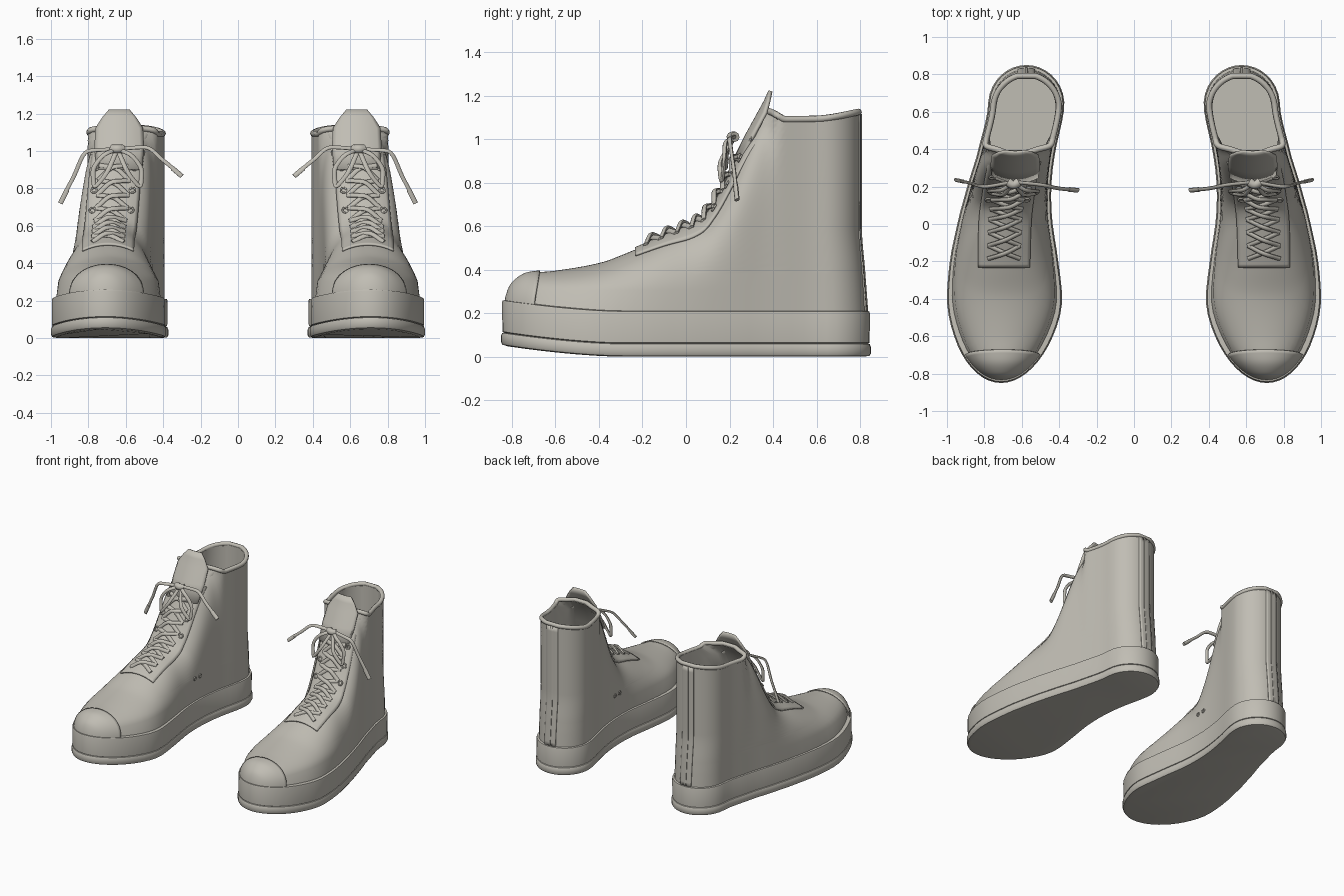
import bpy, bmesh, math
from mathutils import Vector

cube = bpy.data.objects.get("Cube")
if cube:
    bpy.data.objects.remove(cube)

mat = bpy.data.materials.new("warm_grey")
mat.use_nodes = True
GREY = (0.53, 0.51, 0.455, 1)
mat.diffuse_color = GREY
mat.node_tree.nodes["Principled BSDF"].inputs["Base Color"].default_value = GREY
N = 72


def spline(*pts):
    """Monotone smooth curve through (x, value) pairs."""
    xs, ys = zip(*pts)
    d = [(ys[i + 1] - ys[i]) / (xs[i + 1] - xs[i]) for i in range(len(xs) - 1)]
    m = [d[0]] + [2 * a * b / (a + b) if a * b > 0 else 0 for a, b in zip(d, d[1:])] + [d[-1]]

    def f(x):
        x = min(max(x, xs[0]), xs[-1])
        i = max(k for k in range(len(d)) if xs[k] <= x)
        h = xs[i + 1] - xs[i]
        t = (x - xs[i]) / h
        u = 1 - t
        return (ys[i] * (1 + 2 * t) * u * u + ys[i + 1] * t * t * (3 - 2 * t)
                + h * t * u * (m[i] * u - m[i + 1] * t))
    return f


# Shape curves along the length of one shoe
centre = spline((-.85, .71), (-.4, .692), (-.2, .695), (0, .69), (.2, .667), (.4, .625), (.65, .576), (.85, .575))
width = spline((-.85, .28), (-.6, .295), (-.4, .308), (-.2, .29), (0, .255), (.2, .225), (.4, .207), (.85, .202))
crest = spline((-.83, .15), (-.825, .26), (-.79, .34), (-.72, .382), (-.6, .395), (-.4, .43), (-.25, .485),
               (-.1, .55), (.08, .63), (.14, .71), (.2, .82), (.27, .96), (.33, 1.06), (.37, 1.1),
               (.4, 1.16), (.45, 2), (.9, 3))
power = spline((-.85, 2.3), (0, 2.6), (.15, 4), (.39, 8), (.5, 8))
heel_y = spline((.2, .83), (.4, .815), (.6, .8), (1.13, .8))
collar_z = spline((.36, 1.135), (.4, 1.12), (.46, 1.09), (.6, 1.092), (.8, 1.125))
BASE = .2


def half(y, d):
    """Half width of the sole outline, inset by d, with round toe and heel."""
    q = max(0, (-.4 - y) / (.45 - d), (y - .64) / (.21 - d))
    return (width(y) - d) * math.sqrt(max(0, 1 - q * q))


def upper_half(y, z):
    back = y if y < .3 else .3 + (y - .3) * .53 / (heel_y(z) - .3)
    r = min(1, max(0, z - BASE) / max(.001, crest(y) - BASE))
    return half(back, .02) * math.sqrt(1 - r ** power(y))


def front_y(z):
    lo, hi = -.83, .4
    for _ in range(30):
        mid = (lo + hi) / 2
        lo, hi = (mid, hi) if crest(mid) < z else (lo, mid)
    return lo


def upper_point(t, z, inset=0, stop=-1):
    yf, yb = max(stop, front_y(z) + max(0, inset)), heel_y(z) - inset
    y = yf + (yb - yf) * (1 - math.cos(t)) / 2
    w = max(0, upper_half(y, z) - inset) if abs(math.sin(t)) > .001 else 0
    lift = max(0, (z - .8) / .3) * (collar_z(y) - 1.1)
    return Vector((centre(y) + math.copysign(w, math.sin(t)), y, z + lift))


def vamp(y, s, lift):
    """Point on the top of the shoe, s sideways from the centre line."""
    q = min(.97, abs(s) / max(.001, half(y, .02)))
    z = BASE + (crest(y) - BASE) * (1 - q * q) ** (1 / power(y))
    slope = (crest(y + .01) - crest(y - .01)) / .02
    return Vector((centre(y) + s, y, z)) + Vector((0, -slope, 1)).normalized() * lift


def loft(name, rows, wrap=True, caps=True, thick=0, angle=40):
    """Skin rows of points and mirror the part onto the other shoe."""
    bm = bmesh.new()
    vs = [[bm.verts.new(p) for p in row] for row in rows]
    n = len(rows[0])
    for a, b in zip(vs, vs[1:]):
        for i in range(n if wrap else n - 1):
            j = (i + 1) % n
            bm.faces.new((a[i], a[j], b[j], b[i]))
    if wrap and caps:
        bm.faces.new(vs[0])
        bm.faces.new(vs[-1])
    bmesh.ops.remove_doubles(bm, verts=bm.verts, dist=.0002)
    bmesh.ops.recalc_face_normals(bm, faces=bm.faces)
    me = bpy.data.meshes.new(name)
    bm.to_mesh(me)
    bm.free()
    me.materials.append(mat)
    ob = bpy.data.objects.new(name, me)
    bpy.context.collection.objects.link(ob)
    bpy.ops.object.select_all(action='DESELECT')
    ob.select_set(True)
    bpy.context.view_layer.objects.active = ob
    bpy.ops.object.shade_smooth_by_angle(angle=math.radians(angle))
    if thick:
        solid = ob.modifiers.new("thickness", 'SOLIDIFY')
        solid.thickness, solid.offset = thick, 0
    mirror = ob.modifiers.new("pair", 'MIRROR')
    mirror.use_mirror_merge = False
    return ob


def tube(name, pts, r, steps=6, flat=.7):
    path = [spline(*enumerate(axis)) for axis in zip(*pts)]
    total = steps * (len(pts) - 1)
    line = [Vector([f(k / steps) for f in path]) for k in range(total + 1)]
    rows = []
    for k, p in enumerate(line):
        tan = (line[min(k + 1, total)] - line[max(k - 1, 0)]).normalized()
        side = tan.cross(Vector((0, -.7, .7))).normalized()
        up = side.cross(tan)
        rows.append([p + side * r * math.cos(a) + up * r * flat * math.sin(a)
                     for a in (math.tau * i / 8 for i in range(8))])
    loft(name, rows, angle=60)


def sole_ring(d, z):
    row = []
    for k in range(N):
        t = math.tau * k / N
        y = -(.85 - d) * math.cos(t)
        spring = .052 * (max(0, -.3 - y) / .55) ** 1.6
        w = half(y, d) if k % (N // 2) else 0
        row.append((centre(y) + math.copysign(w, math.sin(t)), y, z + spring))
    return row


# Sole
loft("outsole", [sole_ring(d, z) for d, z in
                 ((.03, 0), (.006, .004), (0, .015), (0, .045), (.006, .058), (.02, .062))])
loft("midsole", [sole_ring(d, z) for d, z in
                 ((.02, .058), (.006, .064), (.005, .2), (.008, .208), (.028, .211))])

# Upper with its lining, in one skin
turns = [math.tau * k / N for k in range(N)]
levels = [crest(-.83 + 1.19 * k / 64) for k in range(65)] + [1.1]
rows = [[upper_point(t, z) for t in turns] for z in levels]
rows += [[upper_point(t, z, .025, .14) for t in turns] for z in (1.1, 1, .9, .8, .7, .5, .25)]
loft("upper", rows)
rim = [upper_point(t, 1.1, .008) for t in turns]
tube("collar_rim", rim + rim[:1], .016, 2, 1)

# Footbed pad
pad = []
for z in (.245, .256):
    pad.append([(centre(.55) + .065 * math.cos(a), (.58 if math.sin(a) >= 0 else .3) + .065 * math.sin(a), z)
                for a in (math.tau * k / 32 for k in range(32))])
loft("footbed_pad", pad)

# Heel strip
strip = []
for k in range(25):
    z = .2 + .89 * k / 24
    spread = .3 / math.sqrt((heel_y(z) - front_y(z)) / .4)
    strip.append([upper_point(math.pi + spread * i / 5, z, -.004) for i in range(-5, 6)])
loft("heel_strip", strip, wrap=False, thick=.008)

# Toe cap
cap = []
pivot = Vector((centre(-.6), -.6, BASE))
for k in range(15):
    row = []
    for i in range(33):
        a = math.pi * i / 32
        s = max(0, math.sin(a))
        y = -.829 + (.129 + .03 * s) * (k / 14) ** 1.5
        p = Vector((centre(y) + half(y, .02) * math.cos(a), y,
                    BASE + (crest(y) - BASE) * s ** (2 / power(y))))
        row.append(pivot + (p - pivot) * 1.02)
    cap.append(row)
loft("toe_cap", cap, wrap=False, thick=.008)

# Lace panel and tongue
panel = []
for k in range(31):
    y = -.23 + .57 * k / 30
    panel.append([vamp(y, .138 * i / 8, .006) for i in range(-8, 9)])
loft("lace_panel", panel, wrap=False, thick=.01)
tongue = []
for y, z, w in ((.22, .9, .12), (.28, 1.02, .13), (.335, 1.12, .125), (.365, 1.175, .09), (.385, 1.22, .053)):
    tongue.append([(.635 + w * i / 6, y + .035 * (w / .13 * i / 6) ** 2, z) for i in range(-6, 7)])
loft("tongue", tongue, wrap=False, thick=.014)

# Criss-cross laces and eyelets
stops = [-.18, -.11, -.04, .03, .09, .14, .18, .22, .26]
for k, (a, b) in enumerate(zip(stops, stops[1:])):
    for side, lift in ((-1, .02), (1, .034)):
        tube(f"lace_{k}_{'inner' if side < 0 else 'outer'}",
             [vamp(a, side * .085, .014), vamp((a + b) / 2, 0, lift), vamp(b, -side * .085, .014)], .014)


def eyelet(name, c, u, v, r=.015):
    ring = [c + (u * math.cos(a) + v * math.sin(a)) * r for a in (math.tau * k / 12 for k in range(13))]
    tube(name, ring, .005, 1, 1)


X = Vector((1, 0, 0))
for k, y in enumerate((.14, .2, .26, .31)):
    along = (vamp(y + .01, 0, 0) - vamp(y - .01, 0, 0)).normalized()
    for side in (-1, 1):
        eyelet(f"eyelet_{k}_{side}", vamp(y, side * .103, .014), X, along)

# Vent holes on the inner side
for k, y in enumerate((.14, .2)):
    eyelet(f"vent_{k}", Vector((centre(y) - upper_half(y, .38) - .001, y, .38)),
           Vector((0, 1, 0)), Vector((0, .05, 1)), .012)

# Bow: loops, loose ends, tips and knot
knot = Vector((.645, .225, 1.01))
for side, word in ((-1, "inner"), (1, "outer")):
    loop = [(0, 0, 0), (.07, -.045, -.03), (.13, -.05, -.12), (.12, -.06, -.2), (.06, -.07, -.13), (0, 0, 0)]
    tube(f"bow_loop_{word}", [knot + Vector((x * side, y, z)) for x, y, z in loop], .013)
ends = {"inner": [knot, (.5, .21, 1.02), (.4, .19, .95), (.3, .18, .865)],
        "outer": [knot, (.8, .2, 1.0), (.88, .22, .86), (.95, .235, .72)]}
for word, pts in ends.items():
    tube(f"lace_end_{word}", pts, .012)
    tip, prev = Vector(pts[-1]), Vector(pts[-2])
    tube(f"lace_tip_{word}", [tip.lerp(prev, .5), tip], .015)
tube("knot", [knot - X * .03, knot - Vector((0, .015, 0)), knot + X * .03], .024, flat=1)
